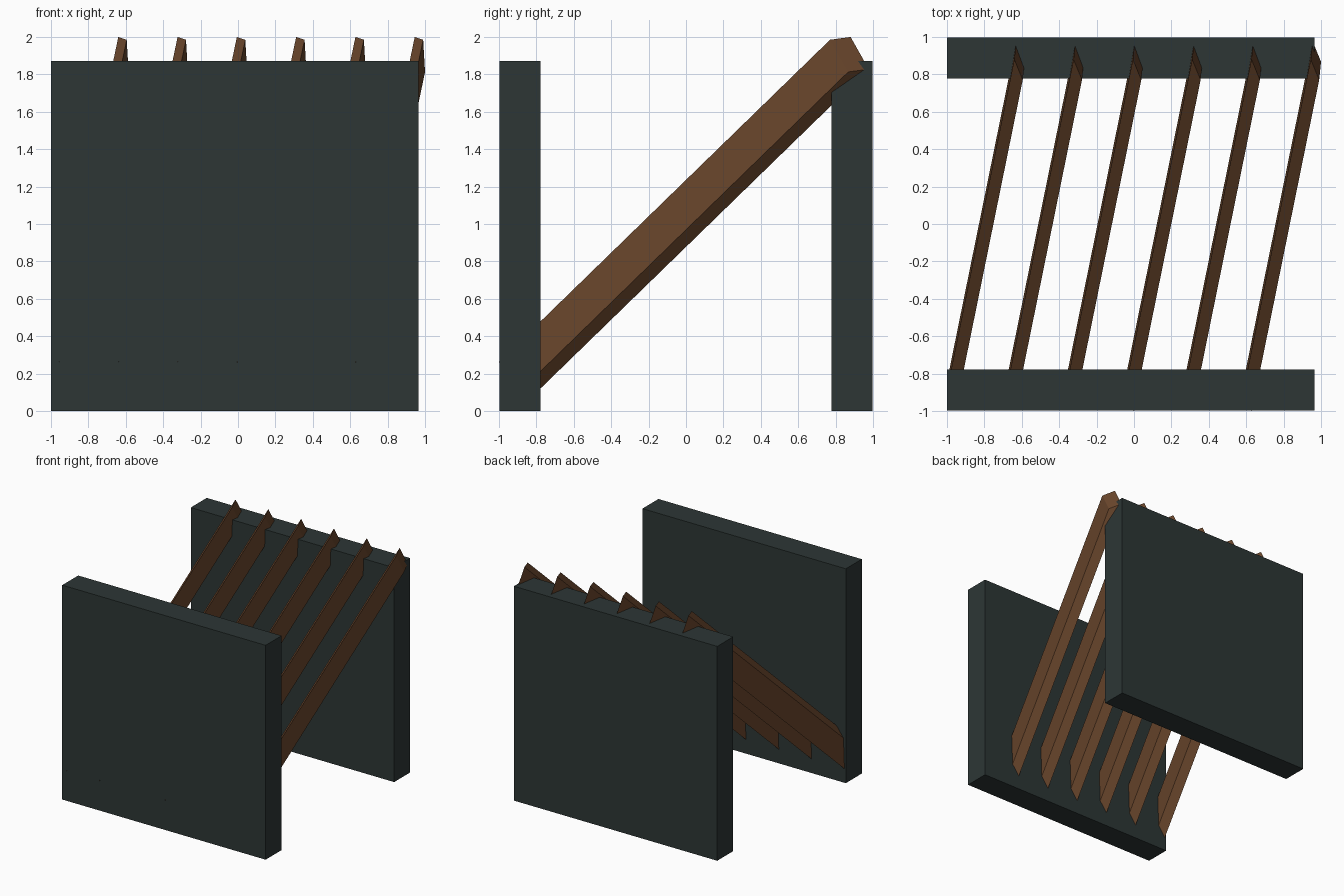
import bpy
import bmesh
from mathutils import Vector

if "Cube" in bpy.data.objects:
    bpy.data.objects.remove(bpy.data.objects["Cube"])


def material(name, rgb):
    m = bpy.data.materials.new(name)
    m.diffuse_color = (*rgb, 1.0)
    m.use_nodes = True
    m.node_tree.nodes["Principled BSDF"].inputs["Base Color"].default_value = m.diffuse_color
    return m


def sheared_box(name, corner, u, v, w, mat):
    """Box spanned from a corner by three edge vectors."""
    corner, u, v, w = (Vector(a) for a in (corner, u, v, w))
    bm = bmesh.new()
    bmesh.ops.create_cube(bm, size=1.0)
    for vert in bm.verts:
        a, b, c = (k + 0.5 for k in vert.co)
        vert.co = corner + u * a + v * b + w * c
    bmesh.ops.recalc_face_normals(bm, faces=bm.faces)
    mesh = bpy.data.meshes.new(name)
    bm.to_mesh(mesh)
    bm.free()
    mesh.materials.append(mat)
    obj = bpy.data.objects.new(name, mesh)
    bpy.context.collection.objects.link(obj)
    return obj


slate = material("dark_slate", (0.026, 0.037, 0.036))
wood = material("brown_wood", (0.147, 0.063, 0.026))

# Upright front and back panels
for name, y in (("front_panel", -0.997), ("back_panel", 0.777)):
    sheared_box(name, (-1.0, y, 0), (1.965, 0, 0), (0, 0.22, 0), (0, 0, 1.872), slate)

# Slanted slats running from the foot of the front panel over the back panel
for i in range(6):
    sheared_box(f"slat_{i + 1}",
                (-0.64 + 0.317 * i, 0.88, 2.0),   # upper tip
                (0.045, -0.11, -0.015),           # thickness
                (0.01, 0.097, -0.172),            # depth
                (-0.36, -1.77, -1.722),           # length
                wood)
